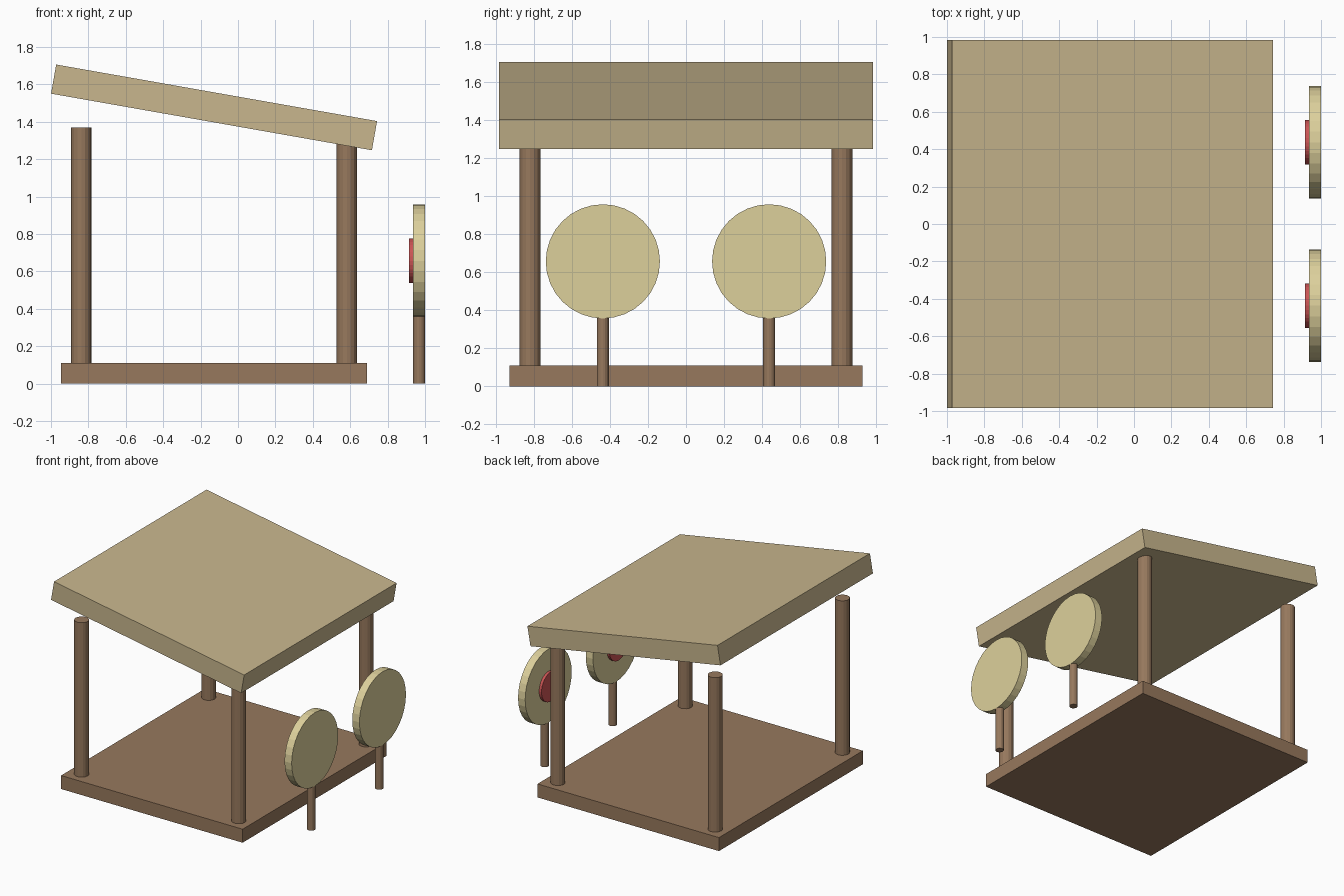
import bpy
from math import radians, pi

if "Cube" in bpy.data.objects:
    bpy.data.objects.remove(bpy.data.objects["Cube"])


def material(name, rgb):
    m = bpy.data.materials.new(name)
    m.diffuse_color = (*rgb, 1)
    m.use_nodes = True
    m.node_tree.nodes["Principled BSDF"].inputs["Base Color"].default_value = m.diffuse_color
    return m


DARK = material("dark_wood", (0.31, 0.19, 0.11))
PALE = material("pale_thatch", (0.58, 0.47, 0.27))
STRAW = material("straw", (0.72, 0.63, 0.33))
RED = material("red_paint", (0.60, 0.09, 0.09))


def box(name, centre, size, mat, tilt=0):
    bpy.ops.mesh.primitive_cube_add(size=1, location=centre, rotation=(0, tilt, 0))
    o = bpy.context.object
    o.name = name
    o.scale = size
    o.data.materials.append(mat)


def rod(name, x, y, z0, z1, r, mat, sides=16):
    bpy.ops.mesh.primitive_cylinder_add(vertices=sides, radius=r, depth=z1 - z0,
                                        location=(x, y, (z0 + z1) / 2))
    o = bpy.context.object
    o.name = name
    o.data.materials.append(mat)


def disc(name, x0, x1, y, z, r, mat, sides=24):
    bpy.ops.mesh.primitive_cylinder_add(vertices=sides, radius=r, depth=x1 - x0,
                                        location=((x0 + x1) / 2, y, z),
                                        rotation=(0, pi / 2, 0))
    o = bpy.context.object
    o.name = name
    o.data.materials.append(mat)


CX = -0.128  # centre line of the shelter

# Floor and sloping roof
box("floor", (CX, 0, 0.055), (1.638, 1.855, 0.11), DARK)
box("roof", (CX, 0, 1.477), (1.742, 1.965, 0.158), PALE, radians(10))

for side, s in (("front", -1), ("back", 1)):
    # Corner posts
    rod(side + "_high_post", CX - 0.71, s * 0.82, 0.11, 1.37, 0.055, DARK)
    rod(side + "_low_post", CX + 0.71, s * 0.82, 0.11, 1.37, 0.055, DARK)
    # Round target on a stake, bullseye facing the shelter
    y = s * 0.437
    rod(side + "_target_stake", 0.968, y, 0, 0.37, 0.032, DARK)
    disc(side + "_target", 0.936, 1.0, y, 0.657, 0.3, STRAW, 32)
    disc(side + "_bullseye", 0.914, 0.94, y, 0.657, 0.12, RED, 32)
